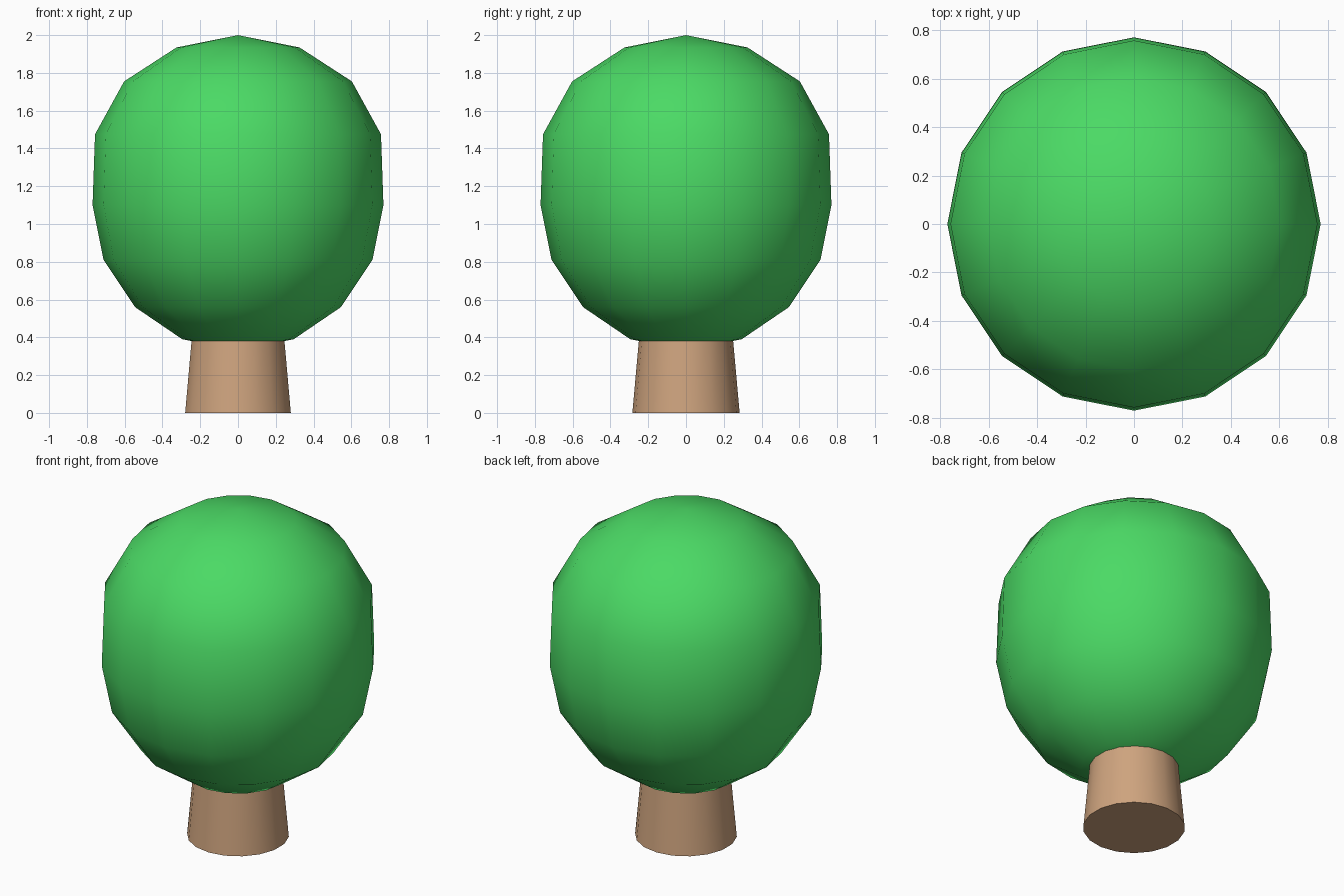
import bpy, bmesh
from math import sin, cos, tau, radians

if "Cube" in bpy.data.objects:
    bpy.data.objects.remove(bpy.data.objects["Cube"])


def lathe(name, profile, sides, start, color, angle):
    """Revolve (radius, z) points around z; zero radius makes a pole, open ends are capped."""
    bm = bmesh.new()
    rings = []
    for r, z in profile:
        if r == 0:
            rings.append([bm.verts.new((0, 0, z))] * sides)
        else:
            rings.append([bm.verts.new((r * cos(start + tau * i / sides),
                                        r * sin(start + tau * i / sides), z))
                          for i in range(sides)])
    for a, b in zip(rings, rings[1:]):
        for i in range(sides):
            j = (i + 1) % sides
            bm.faces.new(list(dict.fromkeys((a[i], a[j], b[j], b[i]))))
    for ring, (r, z) in zip((rings[0], rings[-1]), (profile[0], profile[-1])):
        if r > 0:
            bm.faces.new(ring)
    bmesh.ops.recalc_face_normals(bm, faces=bm.faces)
    mesh = bpy.data.meshes.new(name)
    bm.to_mesh(mesh)
    bm.free()
    obj = bpy.data.objects.new(name, mesh)
    bpy.context.collection.objects.link(obj)
    mat = bpy.data.materials.new(name + "_color")
    mat.diffuse_color = color
    mat.use_nodes = True
    mat.node_tree.nodes["Principled BSDF"].inputs["Base Color"].default_value = mat.diffuse_color
    mesh.materials.append(mat)
    bpy.ops.object.select_all(action='DESELECT')
    obj.select_set(True)
    bpy.context.view_layer.objects.active = obj
    bpy.ops.object.shade_smooth_by_angle(angle=radians(angle))
    return obj


# Trunk: tapered, 18 sides, running up into the crown
lathe("trunk", [(0.284, 0), (0.239, 0.5)], 18, tau / 4, (0.62, 0.37, 0.21, 1), 40)

# Crown: egg-like low-poly ball, fuller towards the top
lathe("crown", [(0, 0.33), (0.295, 0.39), (0.545, 0.56), (0.712, 0.81), (0.77, 1.10),
                (0.757, 1.475), (0.603, 1.755), (0.325, 1.935), (0, 2.0)],
      16, 0, (0.07, 0.70, 0.13, 1), 60)
